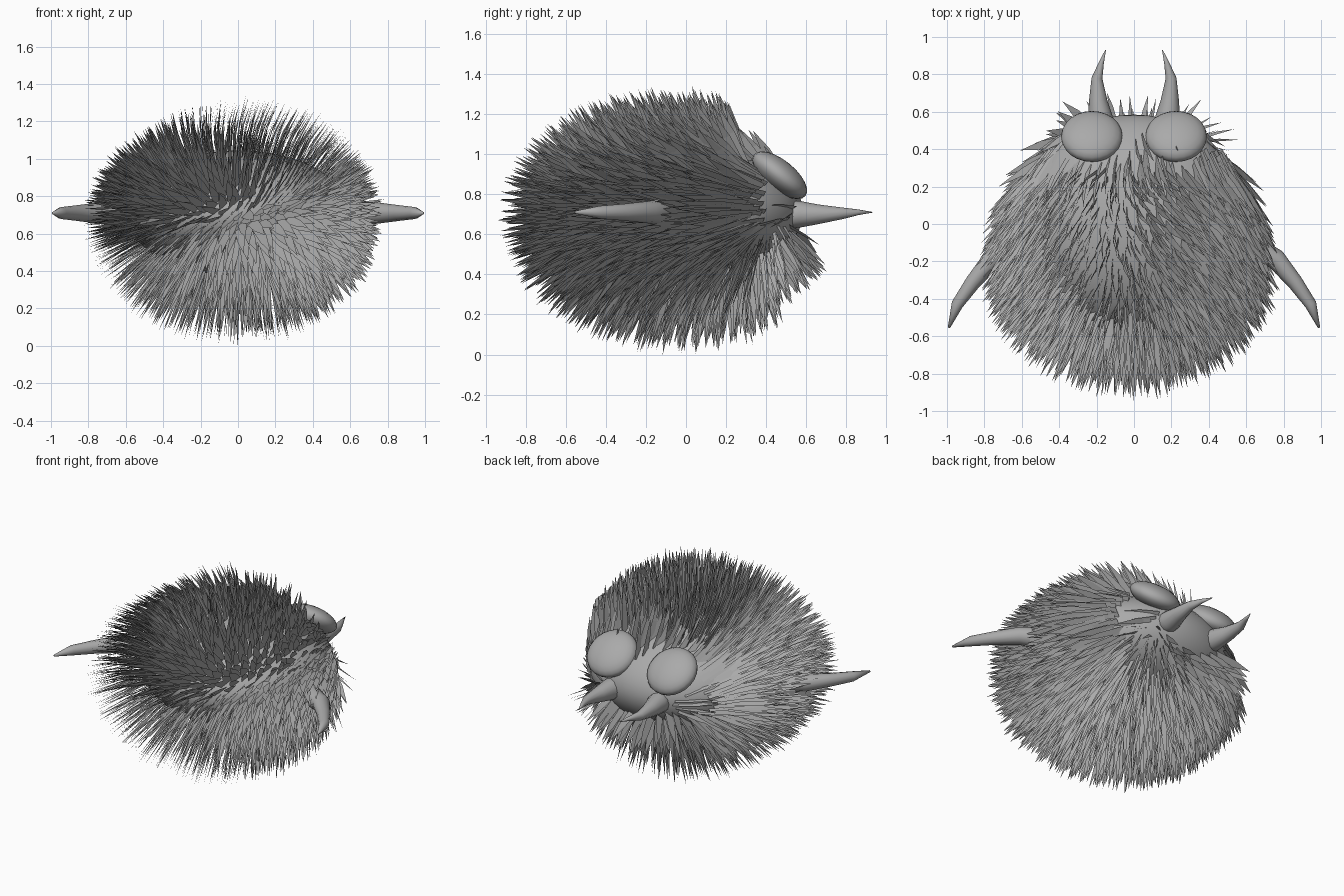
import bpy, bmesh, math, random
from mathutils import Vector, Matrix

if "Cube" in bpy.data.objects:
    bpy.data.objects.remove(bpy.data.objects["Cube"])

random.seed(4)
grey = bpy.data.materials.new("plain grey")
grey.diffuse_color = (0.4, 0.4, 0.4, 1)
grey.use_nodes = True
grey.node_tree.nodes["Principled BSDF"].inputs["Base Color"].default_value = grey.diffuse_color

CENTRE = Vector((0, 0, 0.71))
RADII = Vector((0.6, 0.585, 0.335))


def add_object(name, bm, smooth=True):
    mesh = bpy.data.meshes.new(name)
    bm.to_mesh(mesh)
    bm.free()
    mesh.materials.append(grey)
    for p in mesh.polygons:
        p.use_smooth = smooth
    ob = bpy.data.objects.new(name, mesh)
    bpy.context.collection.objects.link(ob)
    return ob


def ellipsoid(name, centre, radii, rotation=Matrix(), segs=32, rings=16):
    bm = bmesh.new()
    bmesh.ops.create_uvsphere(bm, u_segments=segs, v_segments=rings, radius=1)
    m = Matrix.Translation(centre) @ rotation @ Matrix.Diagonal((*radii, 1))
    bmesh.ops.transform(bm, matrix=m, verts=bm.verts)
    return add_object(name, bm)


def tapered_tube(name, path, sides=12):
    """Tube through (x, y, z, radius) points lying in a level plane."""
    bm = bmesh.new()
    pts = [Vector(p[:3]) for p in path]
    rings = []
    for i, p in enumerate(pts):
        d = (pts[min(i + 1, len(pts) - 1)] - pts[max(i - 1, 0)]).normalized()
        side = d.cross(Vector((0, 0, 1))).normalized()
        up = side.cross(d)
        r = path[i][3]
        rings.append([bm.verts.new(p + r * (math.cos(a) * side + math.sin(a) * up))
                      for a in (2 * math.pi * k / sides for k in range(sides))])
    for a, b in zip(rings, rings[1:]):
        for k in range(sides):
            bm.faces.new((a[k], a[(k + 1) % sides], b[(k + 1) % sides], b[k]))
    bm.faces.new(rings[0])
    bm.faces.new(rings[-1])
    bmesh.ops.recalc_face_normals(bm, faces=bm.faces)
    return add_object(name, bm)


# Round body, its poles facing front and back
ellipsoid("body", CENTRE, (RADII.x, RADII.z, RADII.y),
          Matrix.Rotation(math.pi / 2, 4, 'X'), 40, 24)

# Paired eyes, horns and arms
EYES = []
for s, label in ((-1, "left"), (1, "right")):
    eye = Vector((s * 0.225, 0.468, 0.895))
    EYES.append(eye)
    ellipsoid(label + "_eye", eye, (0.165, 0.165, 0.075),
              Matrix.Rotation(math.radians(-39), 4, 'X'), 24, 12)
    tapered_tube(label + "_horn", [
        (s * 0.17, 0.45, 0.7, 0.075), (s * 0.18, 0.57, 0.7, 0.066),
        (s * 0.192, 0.66, 0.7, 0.049), (s * 0.198, 0.78, 0.705, 0.029),
        (s * 0.175, 0.86, 0.71, 0.014), (s * 0.152, 0.93, 0.71, 0.002)])
    tapered_tube(label + "_arm", [
        (s * 0.42, -0.02, 0.71, 0.075), (s * 0.62, -0.12, 0.71, 0.07),
        (s * 0.76, -0.19, 0.71, 0.055), (s * 0.86, -0.31, 0.71, 0.042),
        (s * 0.945, -0.43, 0.71, 0.032), (s * 0.99, -0.555, 0.71, 0.006)])

# Fur: flat pointed blades combed backwards, all turned towards one direction
fur = bmesh.new()
COUNT = 2100
BACK = Vector((0, -1, 0))
FACING = Vector((-0.65, -0.2, 0.7)).normalized()
for i in range(COUNT):
    # Even spread over the body with jitter
    y = 1 - 2 * (i + 0.5) / COUNT
    a = i * math.pi * (3 - math.sqrt(5)) + random.uniform(-0.04, 0.04)
    r = math.sqrt(1 - y * y)
    u = Vector((r * math.cos(a), y, r * math.sin(a)))
    root = CENTRE + Vector(u[k] * RADII[k] for k in range(3))
    # Bare face and bare skin under the eyes
    if y > 0.9 or (y > 0.65 and u.z > -0.3 and random.random() < 0.75):
        continue
    if min((root - e).length for e in EYES) < 0.17 and random.random() < 0.95:
        continue
    normal = Vector(u[k] / RADII[k] for k in range(3)).normalized()
    grow = (normal * 0.5 + u * 0.5).normalized()
    # Strong combing on the flanks, less on top, hardly any underneath
    sweep = (u.x ** 2 * (1.2 + 0.9 * y) + max(u.z, 0) * (0.3 + 0.6 * y)
             + max(-u.z, 0) * (0.1 + 0.2 * y))
    if y > 0.5 and u.z > -0.2:
        sweep += 0.6
    jitter = Vector(random.uniform(-0.09, 0.09) for k in range(3))
    d = (grow + BACK * sweep + jitter - Vector((0.14 * abs(u.x), 0, 0))).normalized()
    length = (random.uniform(0.25, 0.31) + 0.07 * max(0, -u.z) + 0.03 * max(0, -y)
              + 0.03 * max(0, -u.x))
    if y > 0.65:
        length *= 0.75
    # Blades pointing along the facing direction become narrow
    width = Matrix.Rotation(random.uniform(-0.12, 0.12), 3, d) @ FACING.cross(d)
    half = random.uniform(0.026, 0.034)
    bend = Vector((0.06 * max(0, u.z) ** 2, 0, 0)) + BACK * 0.02
    lower = [fur.verts.new(root - d * 0.02 + width * h) for h in (-half, half)]
    mid = [fur.verts.new(root + d * length * 0.5 + bend * 0.3 + width * h * 0.8)
           for h in (-half, half)]
    tip_at = root + d * length + bend
    tip_at.z = max(tip_at.z, 0.0)
    tip = fur.verts.new(tip_at)
    fur.faces.new((lower[0], mid[0], mid[1], lower[1]))
    fur.faces.new((mid[0], tip, mid[1]))
fur.normal_update()
for f in fur.faces:
    if f.normal.dot(FACING) < 0:
        f.normal_flip()
add_object("fur", fur, smooth=False)
